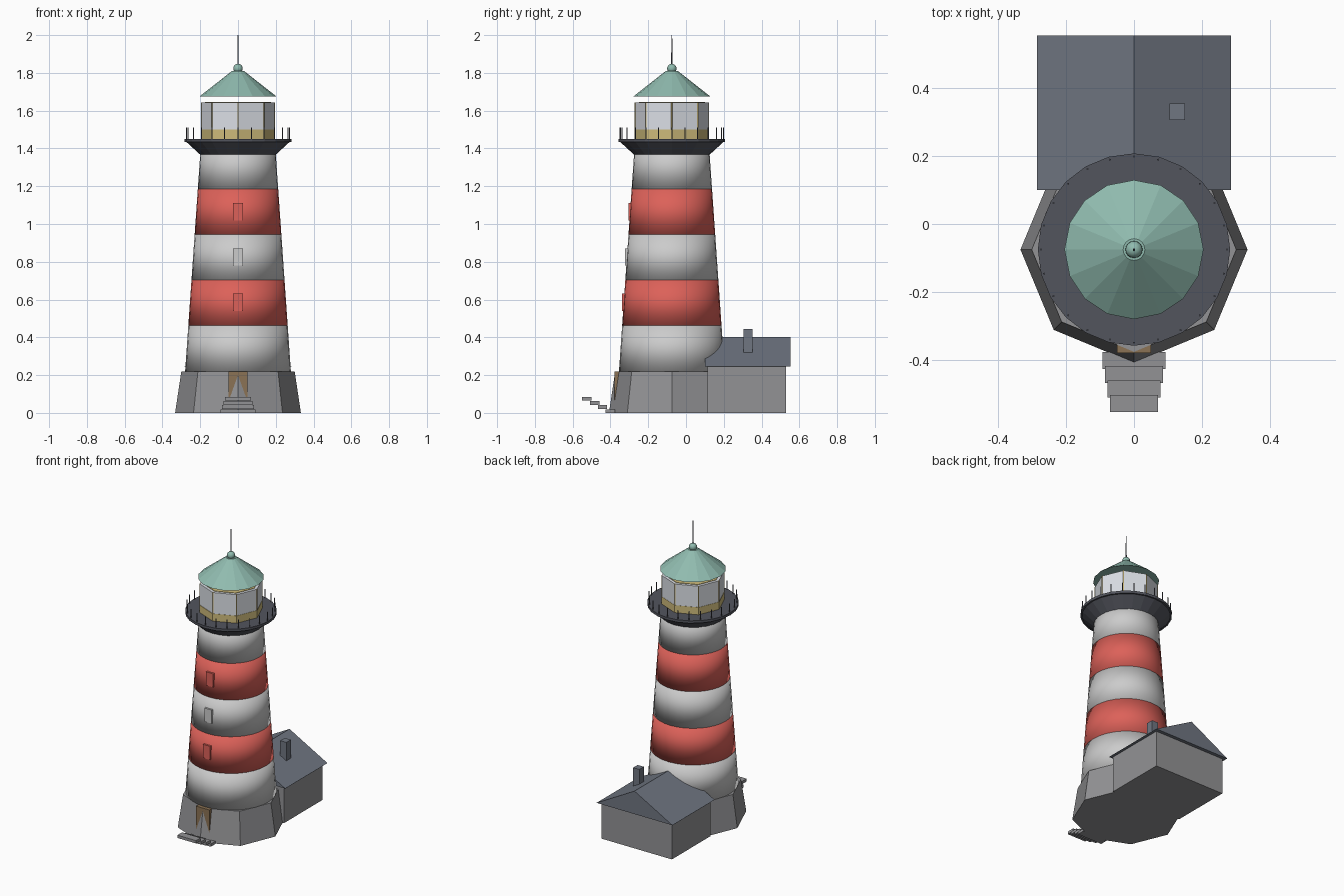
import bpy, math

if "Cube" in bpy.data.objects:
    bpy.data.objects.remove(bpy.data.objects["Cube"])

CY = -0.075  # tower axis


def material(name, rgb):
    m = bpy.data.materials.new(name)
    m.diffuse_color = (*rgb, 1)
    m.use_nodes = True
    m.node_tree.nodes["Principled BSDF"].inputs["Base Color"].default_value = m.diffuse_color
    return m


STONE = material("stone", (0.29, 0.29, 0.30))
WHITE = material("white_paint", (0.70, 0.70, 0.70))
RED = material("red_paint", (0.72, 0.12, 0.10))
SLATE = material("slate", (0.16, 0.18, 0.22))
IRON = material("dark_iron", (0.085, 0.09, 0.11))
GREEN = material("green_copper", (0.28, 0.50, 0.43))
GOLD = material("gold_trim", (0.62, 0.50, 0.20))
GLASS = material("pale_glass", (0.72, 0.75, 0.80))
WOOD = material("door_wood", (0.26, 0.17, 0.09))


def finish(name, mat):
    ob = bpy.context.object
    ob.name = ob.data.name = name
    ob.data.materials.append(mat)
    return ob


def frustum(name, mat, sides, r1, r2, z1, z2, x=0, y=CY):
    bpy.ops.mesh.primitive_cone_add(vertices=sides, radius1=r1, radius2=r2,
                                    depth=z2 - z1, location=(x, y, (z1 + z2) / 2))
    return finish(name, mat)


def box(name, mat, x1, x2, y1, y2, z1, z2):
    bpy.ops.mesh.primitive_cube_add(size=1, location=((x1 + x2) / 2, (y1 + y2) / 2, (z1 + z2) / 2))
    ob = finish(name, mat)
    ob.scale = (x2 - x1, y2 - y1, z2 - z1)
    return ob


def tower_radius(z):
    return 0.28 - 0.0696 * (z - 0.22)


# Octagonal stone base
frustum("stone_base", STONE, 8, 0.333, 0.30, 0, 0.22)

# Striped tower bands, softly shaded right over their rims
BAND = 0.2415
for i in range(5):
    z1, z2 = 0.22 + i * BAND, min(0.22 + (i + 1) * BAND, 1.42)
    band = frustum(f"tower_band_{i + 1}", RED if i % 2 else WHITE, 32,
                   tower_radius(z1), tower_radius(z2), z1, z2)
    bpy.ops.object.shade_smooth()

# Windows, painted like the band they sit in
for i in range(3):
    z = 0.585 + 0.24 * i
    front = CY - tower_radius(z) - 0.009
    box(f"window_{i + 1}", WHITE if i == 1 else RED, -0.027, 0.027,
        front, front + 0.04, z - 0.046, z + 0.046)

# Door and entrance steps
box("door", WOOD, -0.05, 0.05, -0.378, -0.33, 0.03, 0.22)
for i in range(4):
    w, y, z = 0.093 - 0.0077 * i, -0.425 - 0.042 * i, 0.0215 * i
    box(f"step_{i + 1}", STONE, -w, w, y, y + 0.05, z, z + 0.019)

# Gallery with railing posts
frustum("gallery_support", IRON, 24, 0.20, 0.272, 1.367, 1.433)
frustum("gallery_deck", IRON, 24, 0.282, 0.282, 1.433, 1.45)
for i in range(24):
    a = math.tau * i / 24
    frustum(f"railing_post_{i + 1}", IRON, 6, 0.003, 0.003, 1.45, 1.51,
            0.273 * math.cos(a), CY + 0.273 * math.sin(a))

# Lantern room with corner mullions
frustum("lantern_sill", GOLD, 8, 0.197, 0.197, 1.45, 1.50)
frustum("lantern_glass", GLASS, 8, 0.195, 0.195, 1.50, 1.643)
frustum("lantern_cap", GOLD, 8, 0.175, 0.175, 1.63, 1.646)
for i in range(8):
    a = math.tau * i / 8
    frustum(f"mullion_{i + 1}", GOLD, 6, 0.004, 0.004, 1.50, 1.644,
            0.193 * math.cos(a), CY + 0.193 * math.sin(a))

# Copper roof, ball and spike
frustum("lantern_roof", GREEN, 16, 0.204, 0.032, 1.675, 1.81)
bpy.ops.mesh.primitive_uv_sphere_add(segments=16, ring_count=10, radius=0.025,
                                     location=(0, CY, 1.823))
finish("roof_ball", GREEN)
bpy.ops.object.shade_smooth()
frustum("spike", IRON, 8, 0.004, 0.002, 1.83, 2.0)

# Keeper's house: walls, gabled roof and chimney
box("house_walls", STONE, -0.265, 0.265, 0.115, 0.53, 0, 0.246)
gable = [(-0.285, 0.246), (0.285, 0.246), (0, 0.402)]
verts = [(x, y, z) for y in (0.10, 0.553) for x, z in gable]
mesh = bpy.data.meshes.new("house_roof")
mesh.from_pydata(verts, [], [(0, 1, 2), (5, 4, 3), (0, 3, 4, 1), (1, 4, 5, 2), (2, 5, 3, 0)])
mesh.materials.append(SLATE)
bpy.context.collection.objects.link(bpy.data.objects.new("house_roof", mesh))
box("chimney", SLATE, 0.104, 0.15, 0.305, 0.353, 0.29, 0.445)
